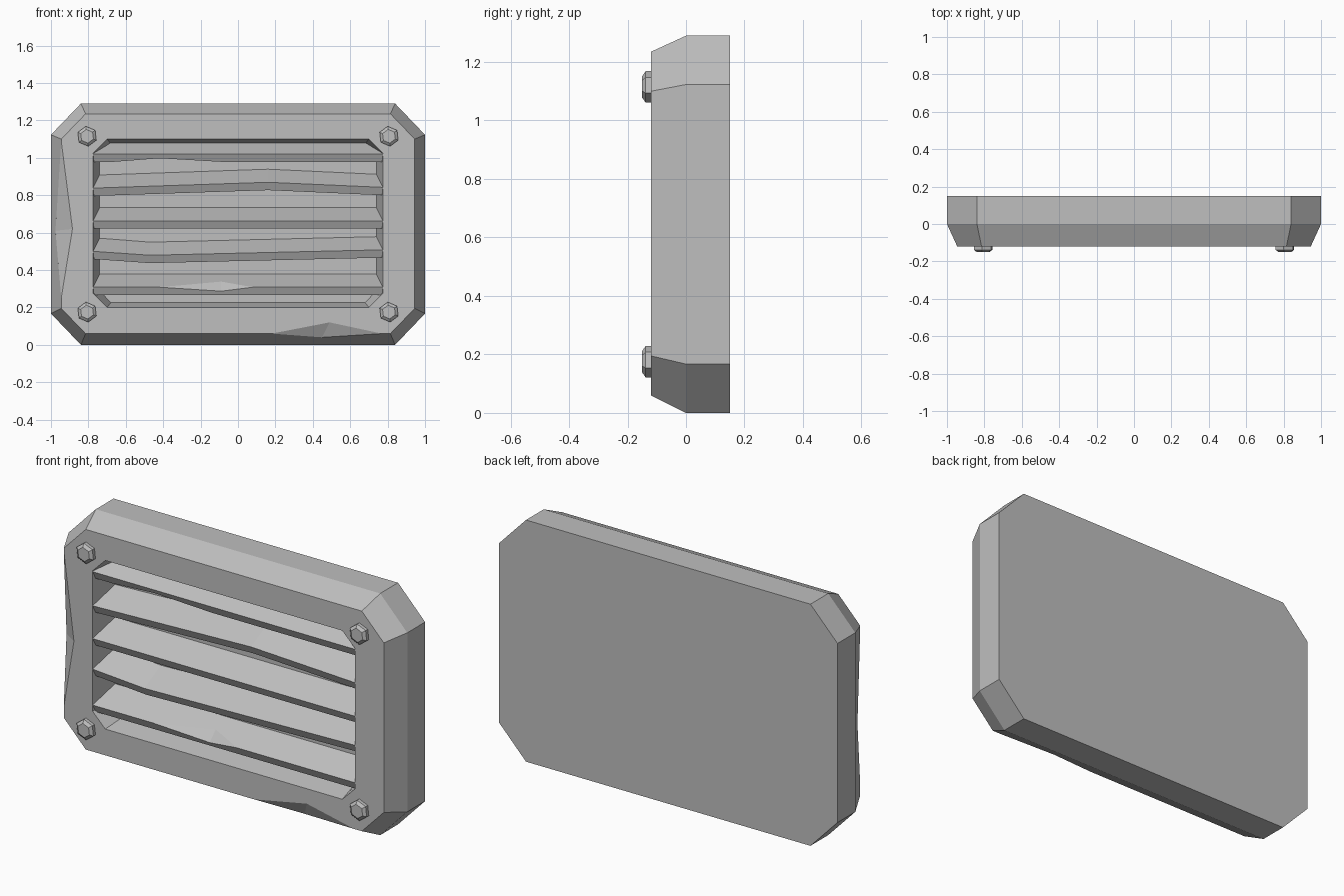
import bpy, bmesh, math
from mathutils import Vector

old = bpy.data.objects.get("Cube")
if old:
    bpy.data.objects.remove(old)

# One painted-metal colour
GREY = (0.52, 0.52, 0.52, 1)
metal = bpy.data.materials.new("grey_metal")
metal.use_nodes = True
metal.diffuse_color = GREY
metal.node_tree.nodes["Principled BSDF"].inputs["Base Color"].default_value = GREY


def loft(name, loops):
    """Closed solid skinned through equal-sized loops of points."""
    bm = bmesh.new()
    rings = [[bm.verts.new(p) for p in loop] for loop in loops]
    n = len(rings[0])
    for a, b in zip(rings, rings[1:]):
        for i in range(n):
            j = (i + 1) % n
            bm.faces.new((a[i], a[j], b[j], b[i]))
    bm.faces.new(rings[0][::-1])
    bm.faces.new(rings[-1])
    bmesh.ops.recalc_face_normals(bm, faces=bm.faces)
    return add_object(name, bm)


def add_object(name, bm):
    mesh = bpy.data.meshes.new(name)
    bm.to_mesh(mesh)
    bm.free()
    mesh.materials.append(metal)
    obj = bpy.data.objects.new(name, mesh)
    bpy.context.collection.objects.link(obj)
    return obj


def octagon(y, hx, z0, z1, cx, cz):
    """Rectangle with clipped corners in the xz plane."""
    return [(-hx + cx, y, z0), (hx - cx, y, z0), (hx, y, z0 + cz), (hx, y, z1 - cz),
            (hx - cx, y, z1), (-hx + cx, y, z1), (-hx, y, z1 - cz), (-hx, y, z0 + cz)]


def chip(obj, points):
    """Knock a faceted chip out of an edge: convex hull cutter."""
    bm = bmesh.new()
    for p in points:
        bm.verts.new(p)
    bmesh.ops.convex_hull(bm, input=bm.verts)
    bmesh.ops.recalc_face_normals(bm, faces=bm.faces)
    cutter = add_object("chip_cutter", bm)
    cutter.hide_render = True
    mod = obj.modifiers.new("chip", 'BOOLEAN')
    mod.operation = 'DIFFERENCE'
    mod.solver = 'EXACT'
    mod.object = cutter
    bpy.context.view_layer.objects.active = obj
    bpy.ops.object.modifier_apply(modifier=mod.name)
    bpy.data.objects.remove(cutter)


# Frame: back, side, bevelled front, opening and tapered recess
FRONT, DEEP = -0.12, 0.02
frame = loft("vent_frame", [
    octagon(0.15, 1.0, 0, 1.29, 0.16, 0.167),
    octagon(0, 1.0, 0, 1.29, 0.16, 0.167),
    octagon(FRONT, 0.945, 0.06, 1.235, 0.13, 0.135),
    octagon(FRONT, 0.775, 0.2, 1.1, 0.075, 0.075),
    octagon(DEEP, 0.74, 0.225, 1.075, 0.06, 0.065)])

# Worn chips on the bottom and right-hand bevels
chip(frame, [(0.18, FRONT, 0.06), (0.77, FRONT, 0.06), (0.49, FRONT, 0.12),
             (0.45, -0.08, 0.04), (0.47, -0.3, -0.05)])
chip(frame, [(-0.945, FRONT, 1.09), (-0.945, FRONT, 0.25), (-0.885, FRONT, 0.62),
             (-0.976, -0.052, 0.61), (-1.05, -0.3, 0.62)])

# Slats: front top edge given as left, bend and right heights
SLATS = [(1.02, 0, 1.02, 1.02), (0.838, 0.16, 0.869, 0.842), (0.663, 0, 0.663, 0.663),
         (0.5, -0.47, 0.479, 0.508), (0.308, 0, 0.308, 0.308)]


def slat_section(side, bend, z):
    profile = [(FRONT, 0), (-0.1, -0.042), (DEEP, 0.028), (DEEP, 0.07)]
    return [(side * (0.775 - 0.25 * (y - FRONT)) + bend, y, z + dz) for y, dz in profile]


slats = []
for i, (left, bend, mid, right) in enumerate(SLATS):
    slats.append(loft(f"slat_{i + 1}", [slat_section(-1, 0, left),
                                        slat_section(0, bend, mid),
                                        slat_section(1, 0, right)]))

# Chips on the lower edge of the top slat and upper edge of the bottom slat
chip(slats[0], [(-0.67, -0.1, 0.978), (-0.08, -0.1, 0.978), (-0.42, -0.109, 0.998),
                (-0.42, -0.04, 1.013), (-0.42, -0.16, 0.93)])
chip(slats[4], [(-0.42, FRONT, 0.308), (0.08, FRONT, 0.308), (-0.09, -0.06, 0.338),
                (-0.09, -0.11, 0.287), (-0.1, -0.2, 0.36)])


# Corner bolts: slightly turned hexagonal heads
def hexagon(x, y, z, r, turn):
    return [(x + r * math.sin(turn + k * math.pi / 3), y,
             z + r * math.cos(turn + k * math.pi / 3)) for k in range(6)]


for side, s in (("left", 1), ("right", -1)):
    for level, z in (("upper", 1.115), ("lower", 0.175)):
        loft(f"bolt_{level}_{side}", [
            hexagon(s * 0.807, y, z, r, -0.12)
            for y, r in ((-0.11, 0.054), (-0.138, 0.054), (-0.15, 0.037))])
